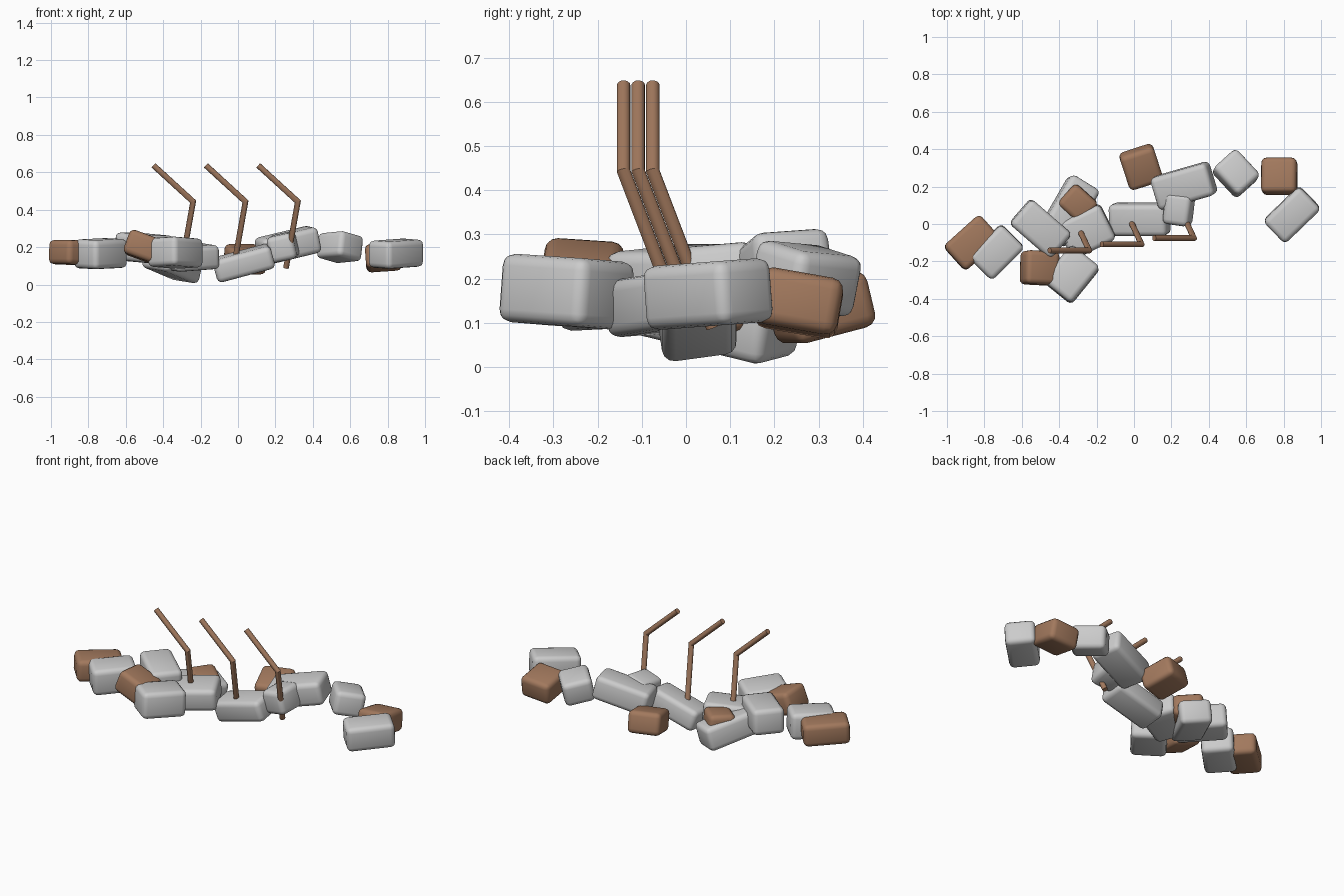
import bpy, bmesh, math
from mathutils import Euler, Matrix, Vector

if "Cube" in bpy.data.objects:
    bpy.data.objects.remove(bpy.data.objects["Cube"])

rust = bpy.data.materials.new("rust_brown")
rust.diffuse_color = (0.36, 0.19, 0.11, 1)
rust.use_nodes = True
rust.node_tree.nodes["Principled BSDF"].inputs["Base Color"].default_value = rust.diffuse_color


def finish(name, bm, brown=False, loc=(0, 0, 0), rot=(0, 0, 0)):
    me = bpy.data.meshes.new(name)
    bm.to_mesh(me)
    bm.free()
    ob = bpy.data.objects.new(name, me)
    bpy.context.collection.objects.link(ob)
    ob.location = loc
    ob.rotation_euler = [math.radians(a) for a in rot]
    if brown:
        me.materials.append(rust)
    bpy.ops.object.select_all(action='DESELECT')
    ob.select_set(True)
    bpy.context.view_layer.objects.active = ob
    bpy.ops.object.shade_smooth_by_angle(angle=math.radians(40))
    return ob


# Rounded block of rubble
def block(name, loc, size, rot, brown=False):
    bm = bmesh.new()
    bmesh.ops.create_cube(bm, size=1)
    bmesh.ops.scale(bm, vec=size, verts=bm.verts)
    bmesh.ops.bevel(bm, geom=bm.edges[:], offset=0.028, segments=3,
                    profile=0.5, affect='EDGES')
    finish(name, bm, brown, loc, rot)


# Bent bar: round sections swept along a path, mitred at the bend
def bar(name, path, r=0.0155, sides=12):
    pts = [Vector(p) for p in path]
    bm = bmesh.new()
    dirs = [(b - a).normalized() for a, b in zip(pts, pts[1:])]
    side = dirs[0].cross(dirs[1]).normalized()
    rings = []
    for i, p in enumerate(pts):
        d0, d1 = dirs[max(i - 1, 0)], dirs[min(i, len(dirs) - 1)]
        t = (d0 + d1).normalized()
        up = side.cross(t) / max(t.dot(d0), 0.3)
        rings.append([bm.verts.new(p + r * (math.cos(a) * side + math.sin(a) * up))
                      for a in (2 * math.pi * k / sides for k in range(sides))])
    for a, b in zip(rings, rings[1:]):
        for k in range(sides):
            n = (k + 1) % sides
            bm.faces.new((a[k], a[n], b[n], b[k]))
    bm.faces.new(rings[0])
    bm.faces.new(rings[-1])
    bmesh.ops.recalc_face_normals(bm, faces=bm.faces)
    finish(name, bm, True)


# Concrete chunks, left to right
block("concrete_left_end", (-0.735, -0.15, 0.165), (0.25, 0.18, 0.155), (2, -2, 45))
block("concrete_left_inner", (-0.50, -0.025, 0.195), (0.29, 0.18, 0.15), (0, 4, -41))
block("concrete_left_low", (-0.35, 0.07, 0.115), (0.35, 0.18, 0.14), (8, 12, 60))
block("concrete_left_front", (-0.335, -0.27, 0.17), (0.25, 0.20, 0.155), (-3, 3, 51))
block("concrete_left_centre", (-0.255, -0.04, 0.145), (0.26, 0.21, 0.13), (4, -4, 26))
block("concrete_middle", (0.03, 0.025, 0.115), (0.32, 0.17, 0.125), (8, -15, 0))
block("concrete_right_long", (0.267, 0.205, 0.21), (0.32, 0.18, 0.14), (4, -13, 16))
block("concrete_right_small", (0.24, 0.08, 0.20), (0.145, 0.17, 0.14), (5, -12, -8))
block("concrete_right_inner", (0.545, 0.27, 0.20), (0.17, 0.20, 0.14), (-4, 12, 42))
block("concrete_right_end", (0.845, 0.05, 0.165), (0.27, 0.17, 0.145), (3, -3, 44))

# Brick chunks
block("brick_left_end", (-0.865, -0.10, 0.17), (0.26, 0.18, 0.13), (0, 2, 42), True)
block("brick_left_front", (-0.505, -0.235, 0.20), (0.19, 0.18, 0.135), (-4, 20, -3), True)
block("brick_left_top", (-0.30, 0.11, 0.145), (0.17, 0.15, 0.13), (3, 3, -42), True)
block("brick_back", (0.038, 0.305, 0.135), (0.19, 0.20, 0.13), (14, 0, 18), True)
block("brick_right", (0.777, 0.255, 0.145), (0.19, 0.19, 0.13), (-10, -4, 0), True)

# Three identical bent reinforcing bars
for i in range(3):
    dx, dy = -0.28 * i, -0.033 * i
    bar(f"rebar_{i + 1}", [(x + dx, y + dy, z) for x, y, z in
                           ((0.257, 0.06, 0.09), (0.32, -0.075, 0.443), (0.108, -0.075, 0.637))])
